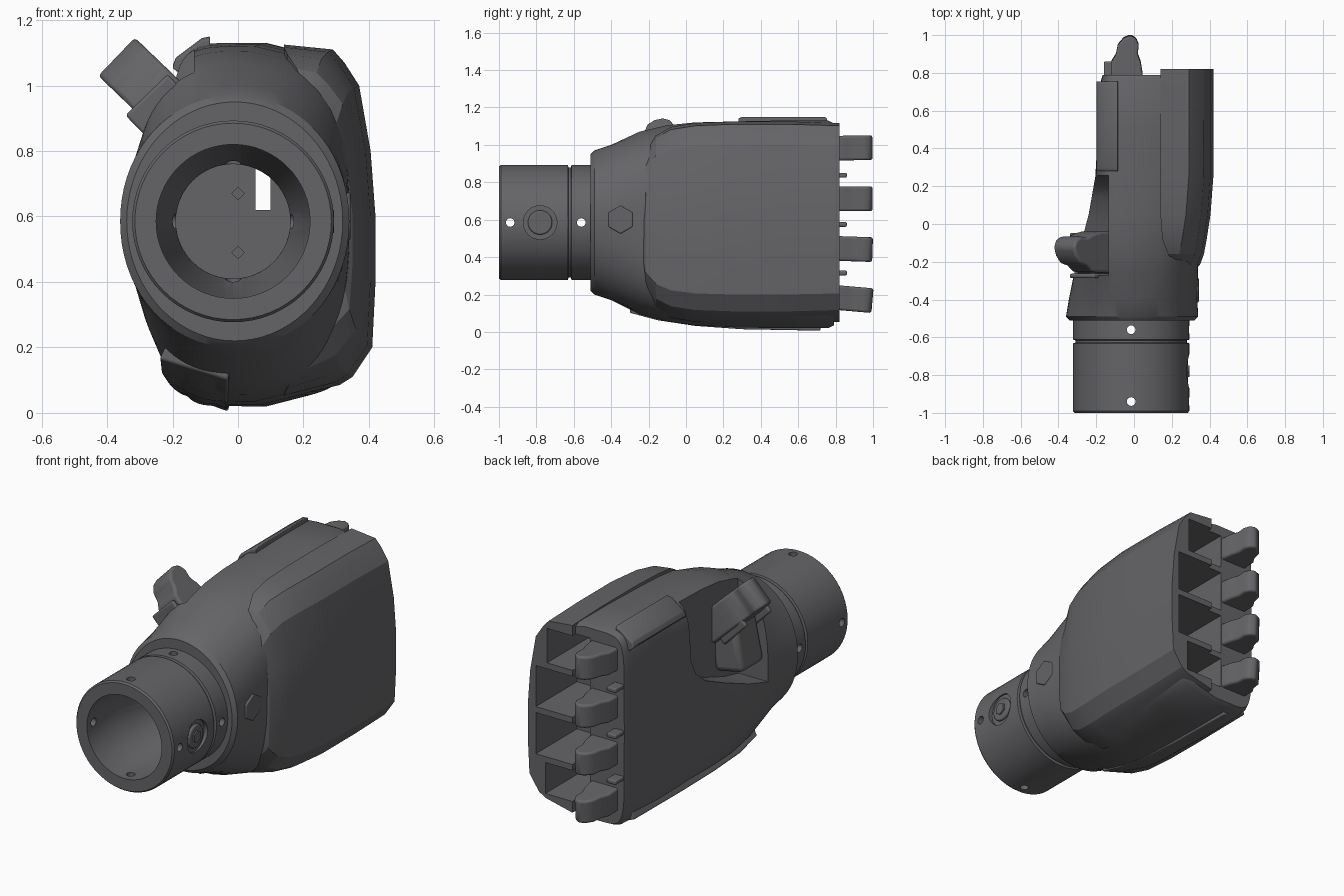
import bpy, bmesh, math
from mathutils import Matrix, Vector

old = bpy.data.objects.get("Cube")
if old:
    bpy.data.objects.remove(old, do_unlink=True)

grey = bpy.data.materials.new("dark grey plastic")
grey.use_nodes = True
COLOUR = (0.13, 0.13, 0.14, 1)
grey.diffuse_color = COLOUR
grey.node_tree.nodes["Principled BSDF"].inputs["Base Color"].default_value = COLOUR

CX, CZ = -0.015, 0.585   # cuff axis


def finish(name, bm, angle=32, bevel=0):
    bmesh.ops.recalc_face_normals(bm, faces=bm.faces)
    mesh = bpy.data.meshes.new(name)
    bm.to_mesh(mesh)
    bm.free()
    mesh.materials.append(grey)
    ob = bpy.data.objects.new(name, mesh)
    bpy.context.collection.objects.link(ob)
    if bevel:
        mod = ob.modifiers.new("bevel", 'BEVEL')
        mod.width, mod.segments = bevel, 3
    smooth(ob, angle)
    return ob


def smooth(ob, angle=32):
    bpy.ops.object.select_all(action='DESELECT')
    ob.select_set(True)
    bpy.context.view_layer.objects.active = ob
    bpy.ops.object.shade_smooth_by_angle(angle=math.radians(angle))


def loft(name, rings, closed=False, angle=32, bevel=0.0):
    """Skin a list of equal rings; cap both ends or close the loop."""
    bm = bmesh.new()
    vs = [[bm.verts.new(p) for p in ring] for ring in rings]
    pairs = list(zip(vs, vs[1:])) + ([(vs[-1], vs[0])] if closed else [])
    for a, b in pairs:
        for i in range(len(a)):
            j = (i + 1) % len(a)
            bm.faces.new((a[i], a[j], b[j], b[i]))
    if not closed:
        bm.faces.new(vs[0])
        bm.faces.new(vs[-1])
    return finish(name, bm, angle, bevel)


def prism(name, pts, height, matrix, bevel=0.0):
    """Extrude a flat outline along local z, centred."""
    bm = bmesh.new()
    face = bm.faces.new([bm.verts.new((x, y, -height / 2)) for x, y in pts])
    new = bmesh.ops.extrude_face_region(bm, geom=[face])["geom"]
    bmesh.ops.translate(bm, vec=(0, 0, height), verts=[v for v in new if isinstance(v, bmesh.types.BMVert)])
    bm.transform(matrix)
    return finish(name, bm, 35, bevel)


def box(name, lo, hi, bevel=0.0, turn=0):
    size = Vector(hi) - Vector(lo)
    mid = (Vector(hi) + Vector(lo)) / 2
    bm = bmesh.new()
    bmesh.ops.create_cube(bm, size=1, matrix=Matrix.Translation(mid) @ Matrix.Rotation(turn, 4, 'Y') @ Matrix.Diagonal((*size, 1)))
    return finish(name, bm, 35, bevel)


def rod(name, centre, axis, r, length, sides=24, bevel=0.0):
    bm = bmesh.new()
    rot = Vector(axis).to_track_quat('Z', 'Y').to_matrix().to_4x4()
    bmesh.ops.create_cone(bm, cap_ends=True, segments=sides, radius1=r, radius2=r, depth=length,
                          matrix=Matrix.Translation(centre) @ rot)
    return finish(name, bm, 35, bevel)


def carve(ob, cutter):
    """Subtract a cutter and keep the result."""
    cutter.hide_render = True
    mod = ob.modifiers.new("cut", 'BOOLEAN')
    mod.operation, mod.solver, mod.object = 'DIFFERENCE', 'EXACT', cutter
    bpy.context.view_layer.objects.active = ob
    bpy.ops.object.modifier_apply(modifier=mod.name)


def ring(r, y, n=64):
    return [(CX + r * math.cos(2 * math.pi * i / n), y, CZ + r * math.sin(2 * math.pi * i / n)) for i in range(n)]


# Palm body: superellipse sections from round wrist to boxy knuckles
def section(y, x0, x1, z0, z1, power, n=72):
    pts = []
    for i in range(n):
        a = 2 * math.pi * i / n
        c, s = math.cos(a), math.sin(a)
        u = math.copysign(abs(c) ** (2 / power), c)
        w = math.copysign(abs(s) ** (2 / power), s)
        taper = 1 - 0.12 * max(0, u) * (power > 2.2)
        pts.append(((x0 + x1) / 2 + u * (x1 - x0) / 2, y, (z0 + z1) / 2 + w * taper * (z1 - z0) / 2))
    return pts


palm = loft("palm_body", [section(*s) for s in (
    (-0.51, -0.34, 0.32, 0.22, 0.95, 2), (-0.49, -0.36, 0.34, 0.2, 0.97, 2.05),
    (-0.4, -0.345, 0.335, 0.17, 1.0, 2.2), (-0.25, -0.315, 0.34, 0.095, 1.07, 2.8),
    (-0.1, -0.28, 0.34, 0.055, 1.105, 3.5), (0.05, -0.24, 0.34, 0.035, 1.12, 4.5),
    (0.25, -0.205, 0.345, 0.025, 1.125, 6), (0.5, -0.19, 0.35, 0.02, 1.13, 7.5),
    (0.76, -0.175, 0.35, 0.02, 1.13, 7.5), (0.79, -0.165, 0.34, 0.035, 1.115, 7.5))])

# Back-of-hand cover: faceted shell over the +x side
COVER = ((0.14, 1.125), (0.29, 1.11), (0.325, 1.07), (0.37, 1.0), (0.405, 0.8), (0.42, 0.6),
         (0.42, 0.4), (0.41, 0.2), (0.35, 0.11), (0.31, 0.085), (0.14, 0.045))
cover = loft("back_cover", [[(max(x + dx, x0), y, 0.6 + (z - 0.6) * k) for x, z in COVER]
                            for y, dx, x0, k in (
    (-0.235, -0.09, 0.24, 0.48), (-0.215, -0.07, 0.21, 0.71), (-0.16, -0.05, 0.18, 0.86),
    (-0.08, -0.035, 0.15, 0.945), (0.05, -0.015, 0.14, 0.985), (0.25, 0, 0.14, 1),
    (0.55, 0, 0.14, 1), (0.82, 0, 0.14, 0.985))], angle=22)

# Hollow knuckle bays with ribs, wrist bore and thumb recess
xz_plane = Matrix(((1, 0, 0, 0), (0, 0, 1, 0), (0, 1, 0, 0), (0, 0, 0, 1)))
yz_plane = Matrix(((0, 0, 1, 0), (1, 0, 0, 0), (0, 1, 0, 0), (0, 0, 0, 1)))
RIBS = (0.1, 0.31, 0.578, 0.845, 1.075)
cutters = [box("bay_cutter", (0.05, 0.45, a + 0.017), (reach, 1, b - 0.017))
           for a, b, reach in zip(RIBS, RIBS[1:], (0.31, 0.37, 0.37, 0.3))]
RIM = ((-0.135, 0.1), (-0.135, 1.05), (-0.1, 1.075), (0.27, 1.06), (0.335, 0.975), (0.375, 0.78),
       (0.39, 0.6), (0.39, 0.4), (0.38, 0.22), (0.33, 0.14), (0.29, 0.115))
cutters.append(prism("rim_cutter", RIM, 0.3, Matrix.Translation((0, 0.87, 0)) @ xz_plane))
cutters.append(box("passage_cutter", (0.053, -0.45, 0.62), (0.1, 0.5, 0.75)))
cutters.append(rod("bore_cutter", (CX, -0.47, CZ), (0, 1, 0), 0.175, 0.36, 48))
RECESS = ((-0.27, 1.2), (-0.28, 0.5), (-0.15, 0.53), (0.02, 0.59), (0.14, 0.64),
          (0.21, 0.7), (0.25, 0.79), (0.26, 1.2))
recess = prism("recess_cutter", RECESS, 0.4, Matrix.Translation((-0.335, 0, 0)) @ yz_plane)
for c in cutters:
    carve(palm, c)
    carve(cover, c)
carve(palm, recess)

# Wrist cuff: turned tube with a groove
cuff = loft("wrist_cuff", [ring(r, y) for r, y in (
    (0.235, -1), (0.3, -1), (0.308, -0.99), (0.308, -0.632), (0.295, -0.628), (0.295, -0.616),
    (0.308, -0.612), (0.308, -0.49), (0.175, -0.49), (0.175, -0.55), (0.235, -0.75))], closed=True)
for y in (-0.94, -0.56):
    for axis in ((1, 0, 0), (0, 0, 1)):
        hole = rod("pin_cutter", (CX, y, CZ), axis, 0.023, 1, 16)
        carve(cuff, hole)
        cutters.append(hole)
seat = rod("screw_cutter", (0.3, -0.78, CZ), (1, 0, 0), 0.09, 0.06, 32)
carve(cuff, seat)
for c in cutters + [recess, seat]:
    bpy.data.objects.remove(c, do_unlink=True)
for ob in (palm, cover, cuff):
    smooth(ob, 28)

# Screws and bore details
rod("cuff_screw", (0.265, -0.78, CZ), (1, 0, 0), 0.065, 0.04, 32, 0.008)
rod("cuff_screw_hex", (0.268, -0.78, CZ), (1, 0, 0), 0.035, 0.05, 6)
rod("side_hex_bolt", (0.303, -0.35, 0.6), (1, 0, 0), 0.075, 0.08, 6, 0.006)
for z in (0.49, 0.67):
    box("bore_pin", (-0.015, -0.32, z - 0.015), (0.015, -0.28, z + 0.015), 0, math.pi / 4)

# Finger stubs: hooked outline extruded across the finger
STUB = ((-0.13, 0.6), (-0.12, 0.86), (-0.095, 0.9), (-0.085, 0.95), (-0.055, 0.985), (-0.02, 1.0),
        (0.01, 0.985), (0.025, 0.95), (0.02, 0.9), (0.035, 0.86), (0.045, 0.8), (0.045, 0.6))
for z, tilt in ((0.18, -5), (0.445, -2), (0.712, 0), (0.983, 1)):
    place = Matrix.Translation((0, 0.85, z)) @ Matrix.Rotation(math.radians(tilt), 4, 'X') @ Matrix.Translation((0, -0.85, 0))
    prism("finger_stub", STUB, 0.132, place, 0.012)
    rod("knuckle_boss", (-0.04, 0.66, z), (0, 1, 0), 0.09, 0.26, 20, 0.02)
for z in (0.315, 0.575, 0.838):
    box("knuckle_tab", (-0.16, 0.65, z - 0.013), (-0.1, 0.86, z + 0.013), 0.008)

# Thumb stub and its clevis inside the recess
out = Vector((-0.72, 0, 0.69))
side = Vector((0.69, 0, 0.72))
tip = Vector((-0.373, -0.15, 1.09))
frame = Matrix.Translation(tip) @ Matrix((
    (0, out.x, side.x, 0), (1.3, 0, 0, 0), (0, out.z, side.z, 0), (0, 0, 0, 1))) @ Matrix.Translation((0.04, -1, 0))
prism("thumb_stub", STUB, 0.162, frame, 0.014)
box("thumb_base", (-0.28, -0.275, 0.6), (-0.1, -0.07, 0.88), 0.03, math.radians(12))
for y in (-0.275, -0.06):
    box("thumb_bracket", (-0.3, y - 0.012, 0.8), (-0.12, y + 0.012, 1.0), 0.01, math.radians(-44))

# Raised edge pads along the top and bottom of the palm
loft("top_pad", [[(-0.2, y, 1.06 - d), (-0.19, y, 1.085 - d), (-0.11, y, 1.145 - d), (-0.085, y, 1.15 - d),
                  (-0.085, y, 1.08), (-0.17, y, 1.03)]
                 for y, d in ((0.28, 0.008), (0.3, 0), (0.74, 0), (0.755, 0.008))], bevel=0.004)
loft("bottom_pad", [[(x, y, z), (-0.03, y, z2), (-0.02, y, z2 + 0.07), (x + 0.04, y, z + 0.09)]
                    for y, x, z, z2 in ((-0.3, -0.24, 0.165, 0.1), (-0.15, -0.235, 0.12, 0.06),
                                        (0.05, -0.215, 0.09, 0.03), (0.3, -0.195, 0.07, 0.012),
                                        (0.72, -0.18, 0.06, 0.004))], bevel=0.008)
